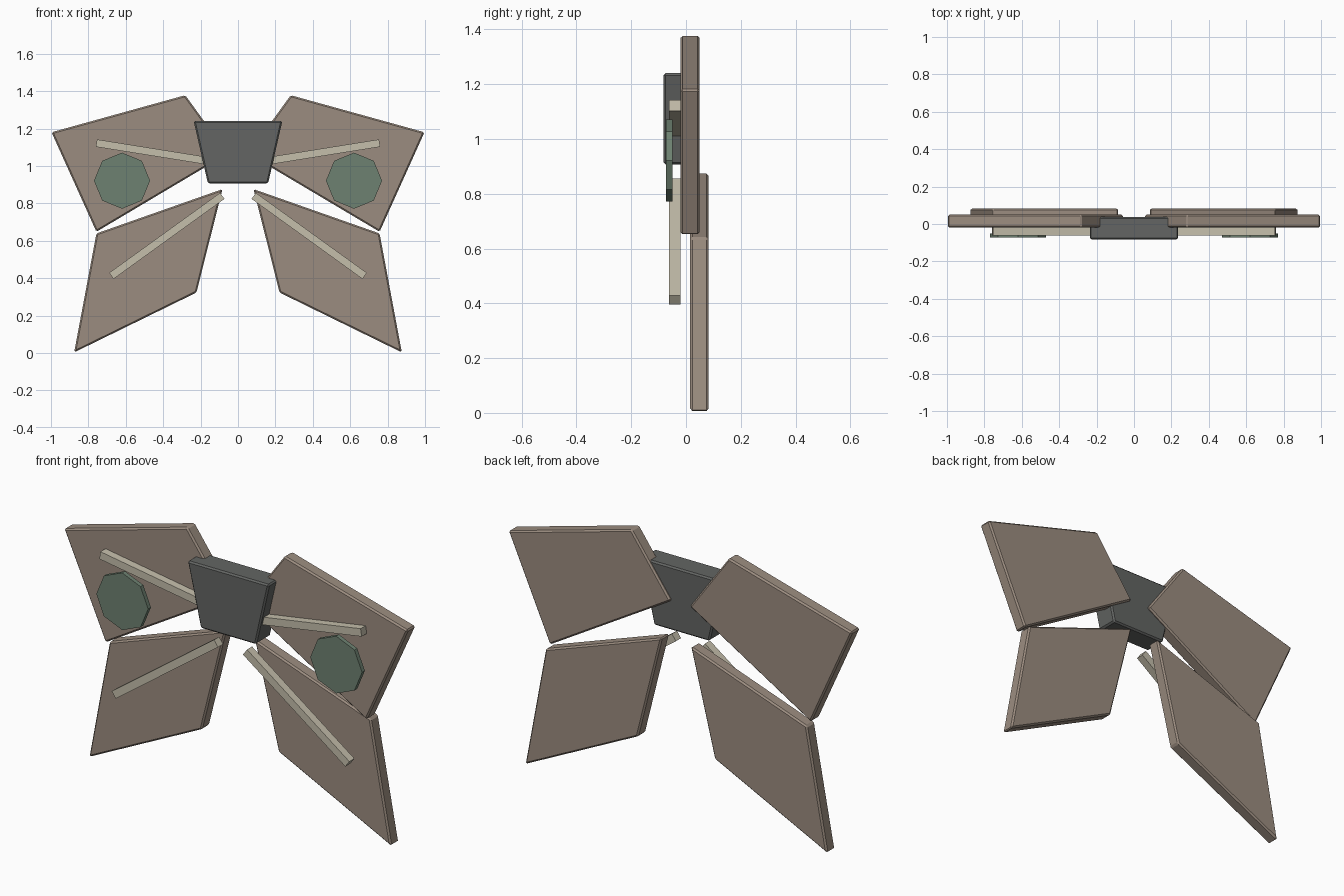
import bpy, bmesh, math

if "Cube" in bpy.data.objects:
    bpy.data.objects.remove(bpy.data.objects["Cube"])


def material(name, rgb):
    m = bpy.data.materials.new(name)
    m.diffuse_color = (*rgb, 1)
    m.use_nodes = True
    m.node_tree.nodes["Principled BSDF"].inputs["Base Color"].default_value = m.diffuse_color
    return m


BROWN = material("wing_brown", (0.33, 0.265, 0.215))
GREY = material("body_grey", (0.125, 0.13, 0.125))
CREAM = material("rib_cream", (0.56, 0.52, 0.41))
GREEN = material("spot_green", (0.155, 0.22, 0.165))


def plate(name, outline, y0, y1, mat, bevel=0.0):
    """Extrude an (x, z) outline from y0 to y1, with an optional chamfer."""
    bm = bmesh.new()
    face = bm.faces.new([bm.verts.new((x, y0, z)) for x, z in outline])
    ext = bmesh.ops.extrude_face_region(bm, geom=[face])
    verts = [g for g in ext["geom"] if isinstance(g, bmesh.types.BMVert)]
    bmesh.ops.translate(bm, verts=verts, vec=(0, y1 - y0, 0))
    bmesh.ops.recalc_face_normals(bm, faces=bm.faces)
    mesh = bpy.data.meshes.new(name)
    bm.to_mesh(mesh)
    bm.free()
    mesh.materials.append(mat)
    ob = bpy.data.objects.new(name, mesh)
    bpy.context.collection.objects.link(ob)
    if bevel:
        mod = ob.modifiers.new("chamfer", "BEVEL")
        mod.width = bevel
        mod.segments = 1
        mod.limit_method = "ANGLE"
    return ob


def bar(a, b, width):
    """Rectangle outline around the line from a to b."""
    dx, dz = b[0] - a[0], b[1] - a[1]
    k = width / 2 / math.hypot(dx, dz)
    nx, nz = -dz * k, dx * k
    return [(a[0] + nx, a[1] + nz), (b[0] + nx, b[1] + nz),
            (b[0] - nx, b[1] - nz), (a[0] - nx, a[1] - nz)]


# Outlines of one side, mirrored for the other
upper_wing = [(0.055, 1.065), (0.282, 1.378), (0.997, 1.18), (0.757, 0.648)]
lower_wing = [(0.083, 0.876), (0.757, 0.639), (0.876, 0.003), (0.222, 0.323)]
upper_rib = bar((0.12, 1.02), (0.757, 1.122), 0.04)
lower_rib = bar((0.084, 0.84), (0.677, 0.412), 0.04)
spot = [(0.62 + 0.15 * math.cos(i * math.pi / 4),
         0.921 + 0.15 * math.sin(i * math.pi / 4)) for i in range(8)]

for side, s in (("left", -1), ("right", 1)):
    for name, outline, y0, y1, mat, bevel in (
            ("upper_wing", upper_wing, -0.02, 0.05, BROWN, 0.008),
            ("lower_wing", lower_wing, 0.015, 0.083, BROWN, 0.008),
            ("upper_rib", upper_rib, -0.062, -0.02, CREAM, 0),
            ("lower_rib", lower_rib, -0.062, -0.02, CREAM, 0),
            ("wing_spot", spot, -0.073, -0.05, GREEN, 0)):
        plate(f"{side}_{name}", [(s * x, z) for x, z in outline],
              y0, y1, mat, bevel)

# Tapered central body
plate("body", [(-0.237, 1.24), (0.237, 1.24), (0.161, 0.907), (-0.161, 0.907)],
      -0.083, 0.038, GREY, 0.008)
